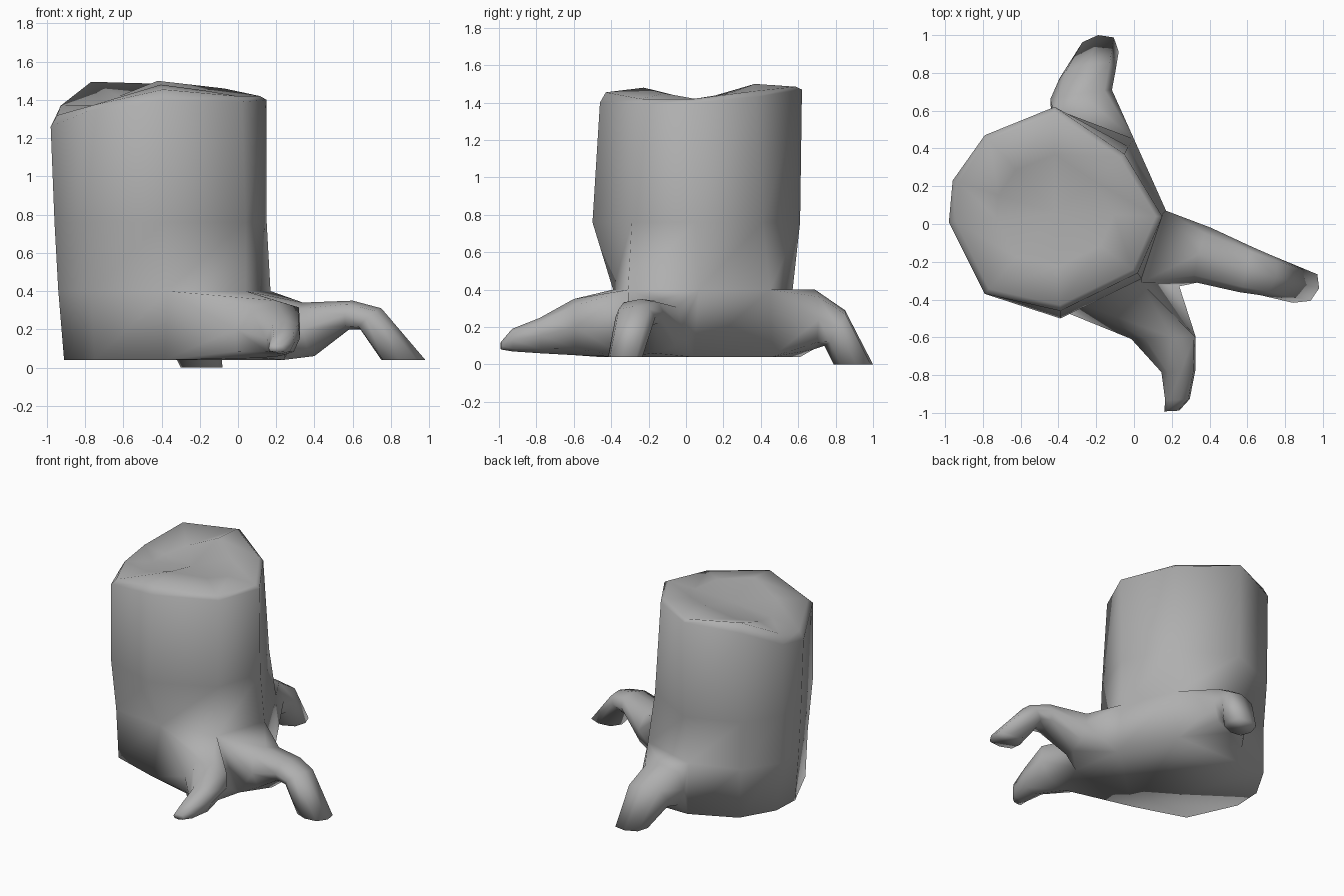
import bpy, bmesh, math
from mathutils import Vector

if "Cube" in bpy.data.objects:
    bpy.data.objects.remove(bpy.data.objects["Cube"])

bm = bmesh.new()
N = 9


def add_loop(points):
    return [bm.verts.new(p) for p in points]


def at(z, pts):
    return [(x, y, z) for x, y in pts]


def bridge(a, b, skip=()):
    """Quads between two equal loops, leaving out the listed sides."""
    n = len(a)
    for i in range(n):
        if i not in skip:
            j = (i + 1) % n
            bm.faces.new((a[i], a[j], b[j], b[i]))


# Trunk: nine-sided loops from the ground up to a ragged broken rim
base = add_loop(at(.04, [
    (.18, .04), (-.01, .46), (-.44, .61), (-.76, .46), (-.90, .22),
    (-.91, .01), (-.75, -.34), (-.38, -.46), (.24, -.33)]))
low = add_loop(at(.40, [
    (.17, .07), (0, .45), (-.42, .57), (-.77, .45), (-.93, .22),
    (-.94, .01), (-.77, -.34), (-.37, -.39), (.04, -.31)]))
mid = add_loop(at(.76, [
    (.15, .05), (-.03, .41), (-.42, .61), (-.79, .46), (-.95, .22),
    (-.96, .01), (-.79, -.37), (-.39, -.50), (.04, -.29)]))
rim_pts = [
    (.15, .04, 1.40), (-.05, .37, 1.43), (-.42, .62, 1.47),
    (-.79, .47, 1.43), (-.96, .23, 1.30), (-.98, .01, 1.26),
    (-.79, -.37, 1.34), (-.39, -.46, 1.40), (.02, -.26, 1.39)]


# Broken top surface: the rim shrunk towards the middle at given heights
def inset(scale, heights):
    cx, cy = -.42, .06
    return [(cx + (x - cx) * scale, cy + (y - cy) * scale, z)
            for (x, y, _), z in zip(rim_pts, heights)]


rim = add_loop(rim_pts)
lip = add_loop(inset(.94, [1.42, 1.46, 1.485, 1.495, 1.37, 1.32, 1.37, 1.455, 1.42]))
bowl = add_loop(inset(.55, [1.42, 1.45, 1.50, 1.42, 1.38, 1.37, 1.40, 1.48, 1.45]))

# The low sides 0, 7 and 8 stay open, a root grows from each
bridge(base, low, skip=(0 + 1, 7, 8))
for a, b in ((low, mid), (mid, rim), (rim, lip), (lip, bowl)):
    bridge(a, b)
bm.faces.new(base[::-1])
heart = bm.verts.new((-.42, .06, 1.41))
for i in range(N):
    bm.faces.new((bowl[i], bowl[(i + 1) % N], heart))


# Roots: eight-sided sections, each given by top point, bottom point, half width
def root(i, side, sections):
    side = Vector(side).normalized()
    j = (i + 1) % N
    loops = []
    for top, bottom, w in sections:
        t, b = Vector(top), Vector(bottom)
        centre, up = (t + b) / 2, (t - b) / 2
        ring = []
        for k in range(8):
            a = k * math.pi / 4
            f = 1.08 if k % 2 else 1
            ring.append(centre + side * w * f * math.cos(a) + up * f * math.sin(a))
        loops.append(add_loop(ring))
    # Join the four corners of the opening to the first section
    corners = (low[j], low[i], base[i], base[j])
    r = loops[0]
    for k, c in enumerate(corners):
        p, q, s = r[2 * k], r[2 * k + 1], r[(2 * k + 2) % 8]
        bm.faces.new((c, p, q))
        bm.faces.new((c, q, s))
        bm.faces.new((c, s, corners[(k + 1) % 4]))
    for a, b in zip(loops, loops[1:]):
        bridge(a, b)
    bm.faces.new(loops[-1])


# Right root
root(8, (.25, 1, 0), [
    ((.34, -.16, .34), (.40, -.17, .06), .15),
    ((.60, -.24, .35), (.58, -.24, .20), .125),
    ((.75, -.28, .31), (.64, -.26, .20), .11),
    ((.98, -.34, .04), (.75, -.31, .04), .095)])

# Back root
root(1, (-1, -.15, 0), [
    ((-.28, .69, .40), (-.28, .68, .08), .165),
    ((-.24, .85, .29), (-.25, .74, .10), .15),
    ((-.19, 1.0, 0), (-.19, .79, 0), .11)])

# Front root, with a broad web back to the trunk
root(7, (1, .05, 0), [
    ((.20, -.60, .35), (.11, -.60, .05), .17),
    ((.25, -.78, .25), (.22, -.78, .06), .09),
    ((.24, -.93, .19), (.22, -.93, .07), .065),
    ((.20, -.99, .12), (.20, -.99, .08), .04)])

bmesh.ops.recalc_face_normals(bm, faces=bm.faces[:])
mesh = bpy.data.meshes.new("tree_stump")
bm.to_mesh(mesh)
bm.free()
stump = bpy.data.objects.new("tree_stump", mesh)
bpy.context.collection.objects.link(stump)
mesh.shade_smooth()

# Dark grey bark
bark = bpy.data.materials.new("bark")
bark.diffuse_color = (.43, .43, .43, 1)
bark.use_nodes = True
bark.node_tree.nodes["Principled BSDF"].inputs["Base Color"].default_value = bark.diffuse_color
mesh.materials.append(bark)
